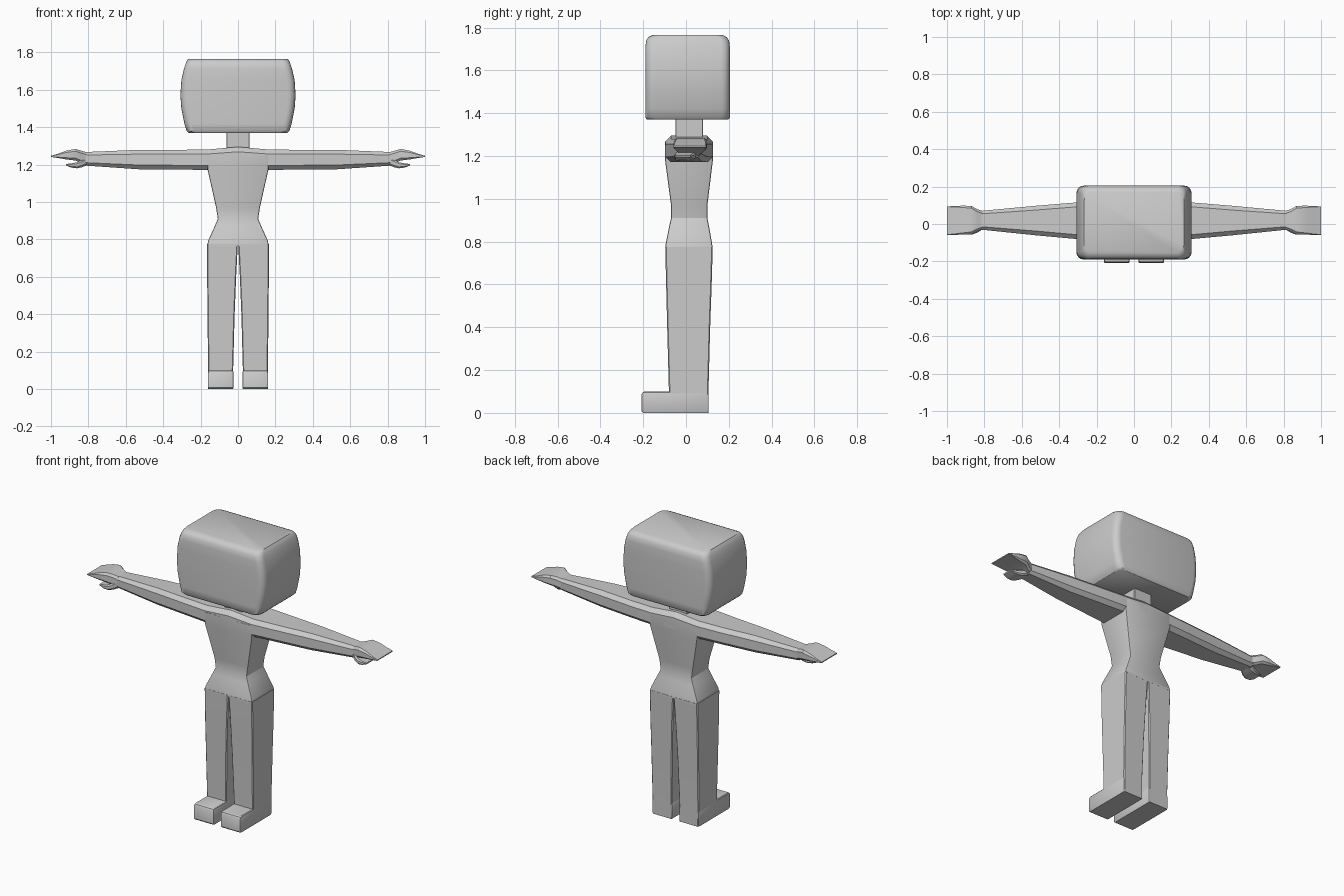
import bpy, bmesh, math

if "Cube" in bpy.data.objects:
    bpy.data.objects.remove(bpy.data.objects["Cube"])

grey = bpy.data.materials.new("plain grey")
grey.diffuse_color = (0.6, 0.6, 0.6, 1)
grey.use_nodes = True
grey.node_tree.nodes["Principled BSDF"].inputs["Base Color"].default_value = grey.diffuse_color


def rounded(a0, a1, b0, b1, r, seg):
    """Closed outline of a rectangle with rounded (or cut) corners."""
    pts = []
    for ca, cb, start in ((a1 - r, b1 - r, 0), (a0 + r, b1 - r, 90),
                          (a0 + r, b0 + r, 180), (a1 - r, b0 + r, 270)):
        for i in range(seg + 1):
            t = math.radians(start + 90 * i / seg)
            pts.append((ca + r * math.cos(t), cb + r * math.sin(t)))
    return pts


def loft(name, rings, mirror=False, angle=30):
    """Skin a stack of equal-length point rings and cap both ends."""
    bm = bmesh.new()
    loops = [[bm.verts.new(p) for p in ring] for ring in rings]
    n = len(loops[0])
    for a, b in zip(loops, loops[1:]):
        for i in range(n):
            j = (i + 1) % n
            bm.faces.new((a[i], a[j], b[j], b[i]))
    bm.faces.new(loops[0])
    bm.faces.new(loops[-1])
    if mirror:
        geom = bm.verts[:] + bm.edges[:] + bm.faces[:]
        copy = bmesh.ops.duplicate(bm, geom=geom)["geom"]
        for v in copy:
            if isinstance(v, bmesh.types.BMVert):
                v.co.x *= -1
    bmesh.ops.recalc_face_normals(bm, faces=bm.faces[:])
    mesh = bpy.data.meshes.new(name)
    bm.to_mesh(mesh)
    bm.free()
    mesh.materials.append(grey)
    ob = bpy.data.objects.new(name, mesh)
    bpy.context.collection.objects.link(ob)
    bpy.ops.object.select_all(action='DESELECT')
    ob.select_set(True)
    bpy.context.view_layer.objects.active = ob
    bpy.ops.object.shade_smooth_by_angle(angle=math.radians(angle))
    return ob


def stack_z(rows, r, seg):
    """Rows of (z, x0, x1, y0, y1) become level rings."""
    return [[(x, y, z) for x, y in rounded(x0, x1, y0, y1, r, seg)]
            for z, x0, x1, y0, y1 in rows]


def stack_x(rows, cut, seg=1):
    """Rows of (x, y0, y1, z0, z1) become upright rings; cut is relative to height."""
    return [[(x, y, z) for y, z in rounded(y0, y1, z0, z1, cut * (z1 - z0), seg)]
            for x, y0, y1, z0, z1 in rows]


# Head: box with bulging sides and soft corners
head = [(1.37, .265, -.182, .197), (1.38, .275, -.19, .205), (1.42, .287, -.19, .205),
        (1.5, .303, -.19, .205), (1.57, .308, -.19, .205), (1.65, .303, -.19, .205),
        (1.71, .29, -.19, .205), (1.74, .28, -.186, .201), (1.756, .273, -.175, .19),
        (1.766, .266, -.155, .17)]
loft("head", stack_z([(z, -w, w, a, b) for z, w, a, b in head], .04, 4), angle=40)

# Neck
loft("neck", stack_z([(1.24, -.062, .062, -.05, .08), (1.39, -.062, .062, -.05, .08)], .004, 1))

# Torso: shoulders, narrow waist and hips
torso = [(.765, .163, -.097, .125), (.79, .161, -.095, .122), (.87, .125, -.079, .108),
         (.91, .108, -.07, .1), (.97, .117, -.07, .1), (1.175, .163, -.097, .125),
         (1.25, .163, -.097, .125)]
loft("torso", stack_z([(z, -w, w, a, b) for z, w, a, b in torso], .008, 2))

# Legs, parted by a narrow tapering gap
legs = [(0, .026, .159, -.08, .105), (.1, .026, .16, -.08, .105), (.4, .018, .163, -.088, .113),
        (.6, .01, .165, -.093, .12), (.775, .001, .165, -.097, .125)]
loft("legs", stack_z(legs, .005, 1), mirror=True)

# Feet: boxes with a softened toe edge
feet = [(0, .026, .159, -.2, .1), (.008, .024, .161, -.208, .104), (.085, .024, .161, -.208, .104),
        (.096, .026, .159, -.202, .1), (.1, .03, .155, -.195, .095)]
loft("feet", stack_z(feet, .006, 2), mirror=True)

# Arms: tapering tubes with cut corners
arms = [(0, -.097, .125, 1.175, 1.295), (.16, -.095, .125, 1.172, 1.281),
        (.31, -.08, .115, 1.173, 1.279), (.53, -.06, .097, 1.175, 1.279),
        (.82, -.03, .07, 1.195, 1.267)]
loft("arms", stack_x(arms, .22), mirror=True)

# Hands: flat mitt thinning to a straight tip
hands = [(.81, -.03, .07, 1.2, 1.266), (.84, -.04, .08, 1.21, 1.275), (.87, -.055, .097, 1.222, 1.284),
         (.92, -.057, .098, 1.228, 1.274), (.96, -.058, .096, 1.235, 1.259),
         (1.0, -.058, .094, 1.241, 1.247)]
loft("hands", stack_x(hands, .2), mirror=True)

# Thumbs: short pegs below the front of the hand
thumbs = [(.81, -.028, .05, 1.195, 1.24), (.835, -.045, .045, 1.186, 1.226),
          (.86, -.055, .04, 1.18, 1.213), (.89, -.056, .03, 1.184, 1.207),
          (.92, -.05, .02, 1.195, 1.203)]
loft("thumbs", stack_x(thumbs, .25), mirror=True)
